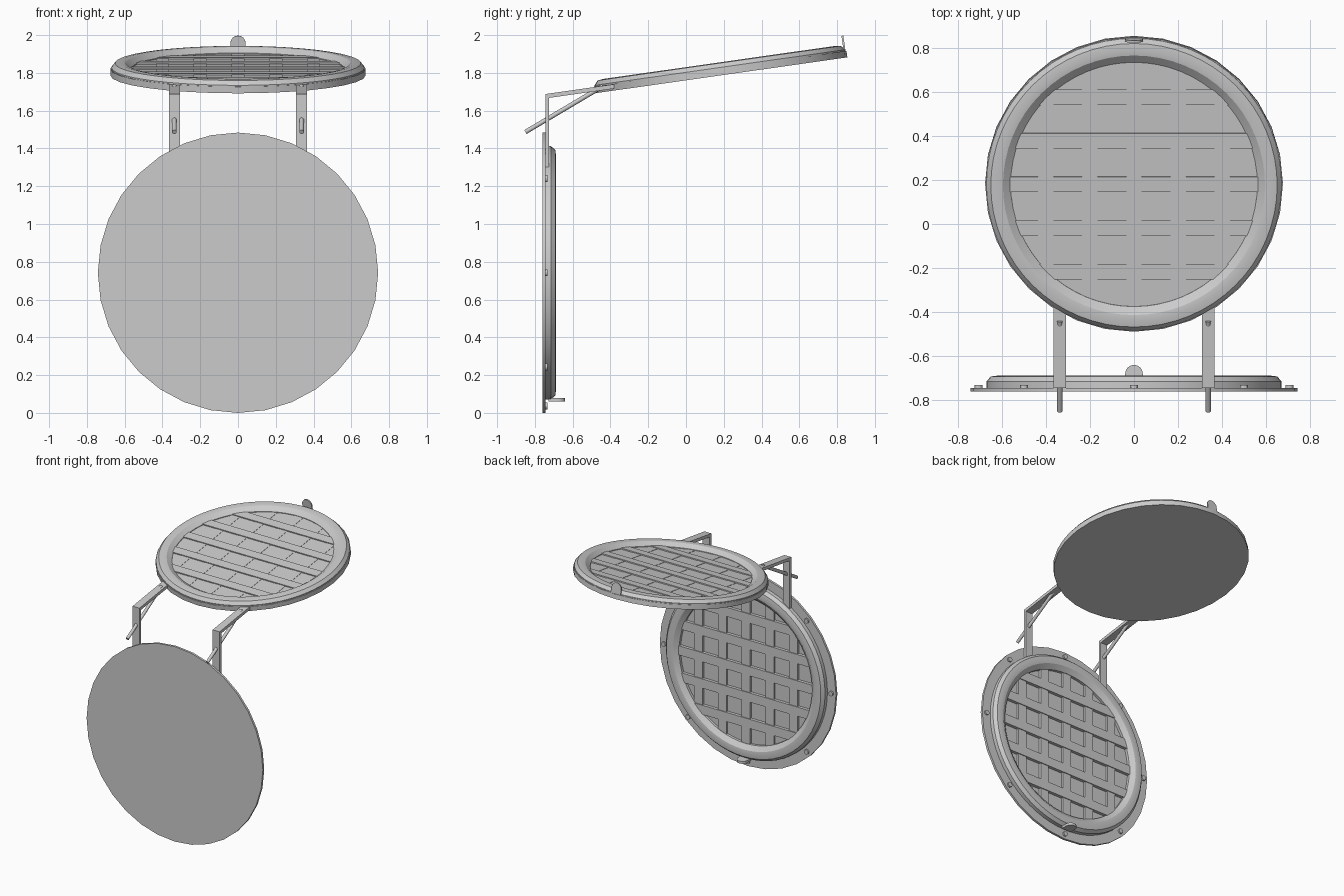
import bpy, bmesh, math
from mathutils import Matrix, Vector

if "Cube" in bpy.data.objects:
    bpy.data.objects.remove(bpy.data.objects["Cube"])

HINGE_X = 0.337


def make(name, bm, mat=Matrix(), smooth=False):
    bmesh.ops.recalc_face_normals(bm, faces=bm.faces)
    bm.transform(mat)
    me = bpy.data.meshes.new(name)
    bm.to_mesh(me)
    bm.free()
    ob = bpy.data.objects.new(name, me)
    bpy.context.collection.objects.link(ob)
    if smooth:
        bpy.ops.object.select_all(action='DESELECT')
        ob.select_set(True)
        bpy.context.view_layer.objects.active = ob
        bpy.ops.object.shade_smooth_by_angle(angle=math.radians(25))
    return ob


def lathe(name, profile, n, mat):
    # profile of (radius, height); first and last radius are capped
    bm = bmesh.new()
    rings = []
    for r, h in profile:
        rings.append([bm.verts.new((r * math.sin(2 * math.pi * i / n),
                                    r * math.cos(2 * math.pi * i / n), h)) for i in range(n)])
    for a, b in zip(rings, rings[1:]):
        for i in range(n):
            j = (i + 1) % n
            bm.faces.new((a[i], a[j], b[j], b[i]))
    bm.faces.new(rings[0])
    bm.faces.new(rings[-1])
    return make(name, bm, mat, True)


def extrude_poly(name, pts, depth, mat):
    # flat outline extruded along its normal
    bm = bmesh.new()
    f = bm.faces.new([bm.verts.new(p) for p in pts])
    r = bmesh.ops.extrude_face_region(bm, geom=[f])
    bmesh.ops.translate(bm, vec=depth,
                        verts=[v for v in r['geom'] if isinstance(v, bmesh.types.BMVert)])
    return make(name, bm, mat)


def rod(name, a, b, r, n=16):
    a, b = Vector(a), Vector(b)
    d = b - a
    bm = bmesh.new()
    bmesh.ops.create_cone(bm, cap_ends=True, segments=n, radius1=r, radius2=r, depth=d.length)
    m = Matrix.Translation((a + b) / 2) @ d.to_track_quat('Z', 'Y').to_matrix().to_4x4()
    return make(name, bm, m, True)


def grid(name, mat):
    # crossed lattice bars, cut to run into the round rim
    bm = bmesh.new()
    for k in range(-2, 3):
        off = 0.2 * k
        half = math.sqrt(0.57 ** 2 - max(abs(off) - 0.035, 0) ** 2)
        for along_x, top in ((True, 0.043), (False, 0.037)):
            size = (2 * half, 0.07) if along_x else (0.07, 2 * half)
            pos = (0, off) if along_x else (off, 0)
            h = top - 0.015
            m = Matrix.Translation((*pos, 0.015 + h / 2)) @ Matrix.Diagonal((*size, h, 1))
            bmesh.ops.create_cube(bm, size=1, matrix=m)
    make(name, bm, mat)


def hatch_disc(prefix, mat, tab_y, tab_t):
    # dished round body with chamfered rim
    lathe(prefix + "_body", [(0.67, 0), (0.67, 0.042), (0.65, 0.065), (0.618, 0.069),
                             (0.595, 0.066), (0.56, 0.04), (0.56, 0.02)], 64, mat)
    grid(prefix + "_lattice", mat)
    # round-ended latch tab
    pts = [(-0.04, tab_y, 0.03)]
    pts += [(-0.04 * math.cos(math.pi * i / 12), tab_y, 0.077 + 0.04 * math.sin(math.pi * i / 12))
            for i in range(13)]
    pts.append((0.04, tab_y, 0.03))
    extrude_poly(prefix + "_latch_tab", pts, (0, tab_t, 0), mat)


# raised lid and upright base
lid_m = Matrix.Translation((0, 0.185, 1.787)) @ Matrix.Rotation(math.radians(8.1), 4, 'X')
base_m = Matrix.Translation((0, -0.757, 0.742)) @ Matrix.Rotation(math.radians(-90), 4, 'X')
hatch_disc("lid", lid_m, 0.661, 0.01)
hatch_disc("base", base_m, 0.664, 0.018)

# lid underside plate and base flange
lathe("lid_plate", [(0.676, 0), (0.676, 0.035)], 32, lid_m)
lathe("base_flange", [(0.742, -0.004), (0.742, 0.013)], 32, base_m)

# flange bolts
for i in range(8):
    a = math.radians(45 * i)
    x, y = 0.705 * math.cos(a), 0.705 * math.sin(a)
    rod("flange_bolt", base_m @ Vector((x, y, 0.005)), base_m @ Vector((x, y, 0.025)), 0.018, 12)

# bent hinge arms and support rods
arm = [(-0.745, 1.30), (-0.745, 1.688), (-0.38, 1.74), (-0.38, 1.717), (-0.724, 1.668), (-0.724, 1.30)]
for s in (-1, 1):
    extrude_poly("hinge_arm", [(s * HINGE_X - 0.029, y, z) for y, z in arm], (0.058, 0, 0), Matrix())
    rod("support_rod", (s * HINGE_X, -0.85, 1.487), (s * HINGE_X, -0.44, 1.73), 0.012)
